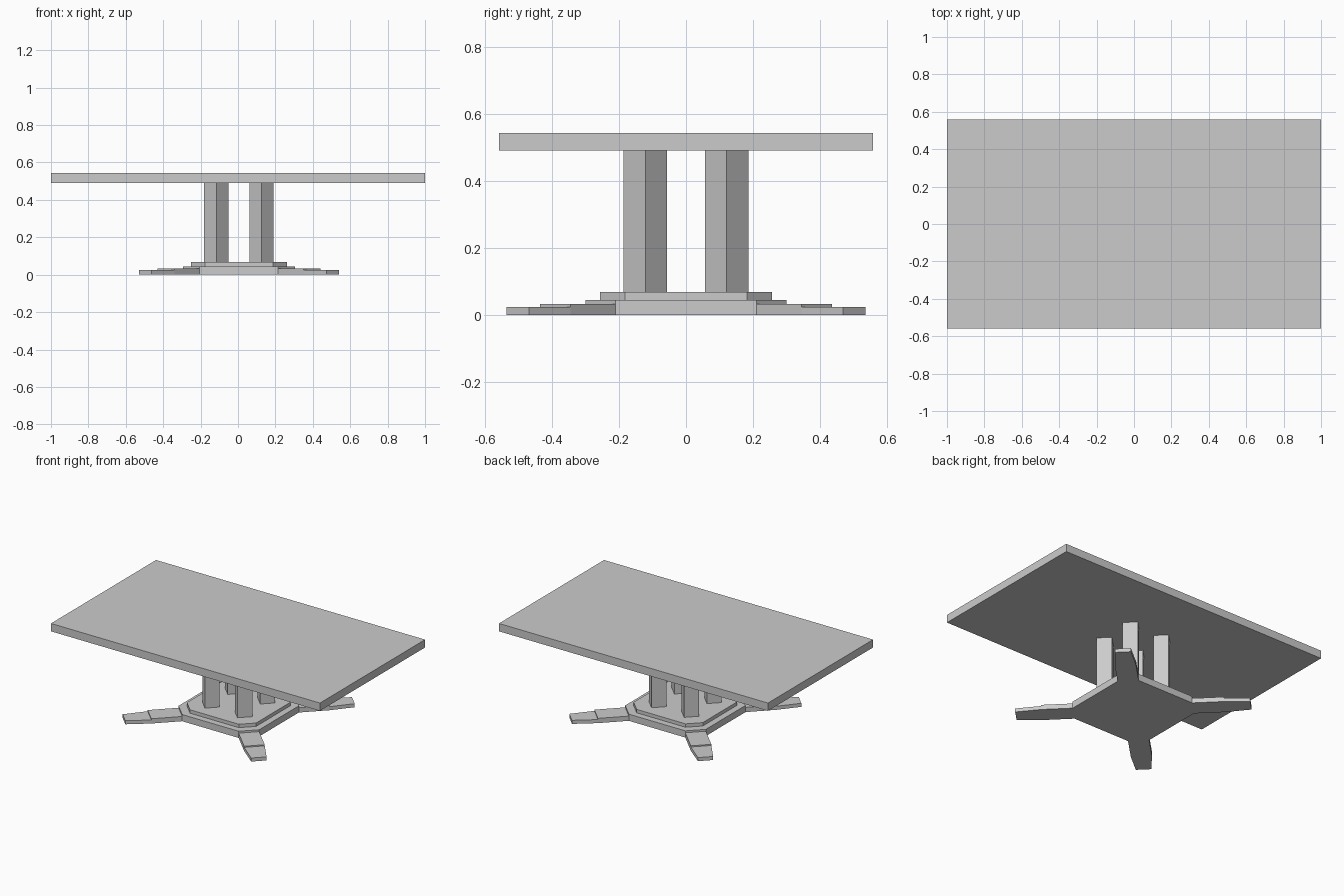
import bpy

if "Cube" in bpy.data.objects:
    bpy.data.objects.remove(bpy.data.objects["Cube"])

CX = 0.005  # the pedestal sits slightly to the right of the top's centre


def prism(name, outline, z0, z1):
    """Extrude a flat counter-clockwise outline from z0 up to z1."""
    n = len(outline)
    verts = [(x, y, z) for z in (z0, z1) for x, y in outline]
    faces = [tuple(reversed(range(n))), tuple(range(n, 2 * n))]
    faces += [(i, (i + 1) % n, n + (i + 1) % n, n + i) for i in range(n)]
    mesh = bpy.data.meshes.new(name)
    mesh.from_pydata(verts, [], faces)
    ob = bpy.data.objects.new(name, mesh)
    bpy.context.collection.objects.link(ob)
    return ob


def chamfered_square(half, flat):
    return [(CX + x, y) for x, y in (
        (half, -flat), (half, flat), (flat, half), (-flat, half),
        (-half, flat), (-half, -flat), (-flat, -half), (flat, -half))]


def turned(outline, quarter):
    """Rotate an outline by quarter turns around the pedestal centre."""
    for _ in range(quarter):
        outline = [(-y, x) for x, y in outline]
    return [(CX + x, y) for x, y in outline]


# Table top
prism("table_top", [(-1, -0.558), (1, -0.558), (1, 0.558), (-1, 0.558)], 0.49, 0.543)

# Stepped base plates
prism("lower_base_plate", chamfered_square(0.30, 0.21), 0, 0.045)
prism("upper_base_plate", chamfered_square(0.257, 0.182), 0.045, 0.068)

# Diamond-set posts and stepped diagonal feet, one per corner
c, r = 0.121, 0.065
post = [(c + r, c), (c, c + r), (c - r, c), (c, c - r)]
foot_inner = [(0.30, 0.21), (0.435, 0.345), (0.345, 0.435), (0.21, 0.30)]
foot_toe = [(0.435, 0.345), (0.535, 0.468), (0.468, 0.535), (0.345, 0.435)]
for q, corner in enumerate(("back_right", "back_left", "front_left", "front_right")):
    prism(f"post_{corner}", turned(post, q), 0.068, 0.49)
    prism(f"foot_{corner}", turned(foot_inner, q), 0, 0.032)
    prism(f"toe_{corner}", turned(foot_toe, q), 0, 0.024)
